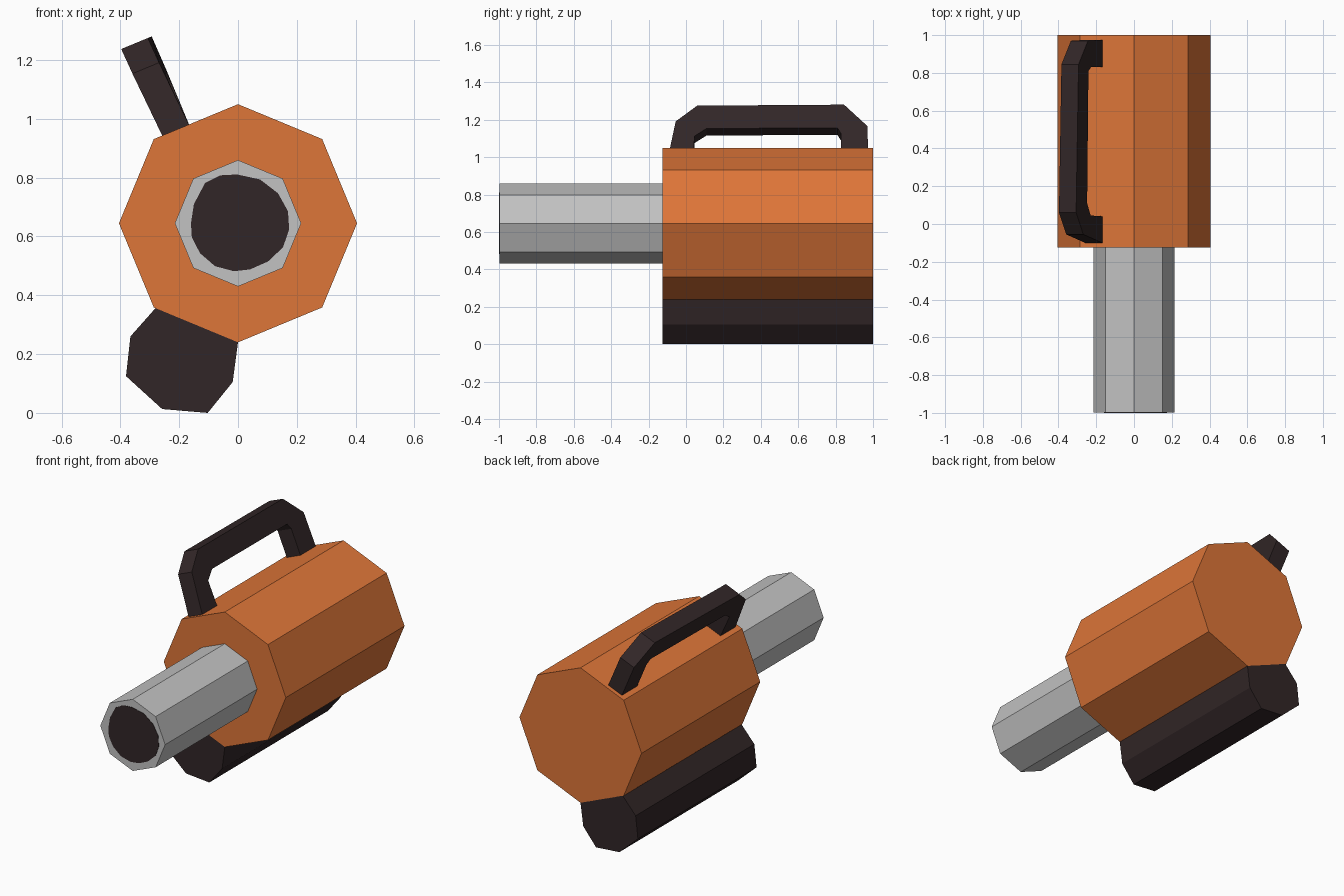
import bpy, bmesh, math
from mathutils import Vector

if "Cube" in bpy.data.objects:
    bpy.data.objects.remove(bpy.data.objects["Cube"])


def material(name, rgb):
    m = bpy.data.materials.new(name)
    m.diffuse_color = (*rgb, 1)
    m.use_nodes = True
    m.node_tree.nodes["Principled BSDF"].inputs["Base Color"].default_value = m.diffuse_color
    return m


ORANGE = material("orange", (0.73, 0.18, 0.04))
GREY = material("light grey", (0.54, 0.54, 0.54))
DARK = material("dark brown", (0.031, 0.019, 0.020))


def loft(name, ring_a, ring_b, mat):
    """Closed flat-shaded solid between two matching outlines."""
    bm = bmesh.new()
    a = [bm.verts.new(p) for p in ring_a]
    b = [bm.verts.new(p) for p in ring_b]
    bm.faces.new(a)
    bm.faces.new(b[::-1])
    n = len(a)
    for i in range(n):
        j = (i + 1) % n
        bm.faces.new((a[j], a[i], b[i], b[j]))
    bmesh.ops.recalc_face_normals(bm, faces=bm.faces)
    me = bpy.data.meshes.new(name)
    bm.to_mesh(me)
    bm.free()
    me.materials.append(mat)
    ob = bpy.data.objects.new(name, me)
    bpy.context.collection.objects.link(ob)
    return ob


def prism(name, outline, y0, y1, mat):
    """Extrude an (x, z) outline along y."""
    return loft(name, [(x, y0, z) for x, z in outline],
                [(x, y1, z) for x, z in outline], mat)


def octagon(r, cz=0.645):
    return [(r * math.cos(k * math.pi / 4), cz + r * math.sin(k * math.pi / 4))
            for k in range(8)]


# Main body and barrel
prism("body", octagon(0.405), -0.125, 1.0, ORANGE)
prism("barrel", octagon(0.215), -0.998, -0.125, GREY)

# Dark muzzle opening, slightly uneven disc
bore = [(-.160, .645), (-.150, .710), (-.112, .782), (-.061, .808), (-.003, .811),
        (.075, .794), (.136, .747), (.170, .686), (.174, .624), (.153, .563),
        (.102, .515), (.041, .488), (-.014, .482), (-.078, .499), (-.129, .543),
        (-.157, .597)]
prism("muzzle_opening", bore, -1.0, -0.997, DARK)

# Dark lower tube sharing the lower left facet of the body
lower = [(-.28, .357), (0, .24), (-.018, .105), (-.103, 0), (-.258, .013),
         (-.381, .125), (-.366, .26)]
prism("lower_tube", lower, -0.125, 1.0, DARK)

# Carry handle: (y, height) profile standing on the upper left facet
profile = [(-.103, -.01), (-.055, .238), (.06, .33), (.845, .33), (.97, .205),
           (.975, -.01), (.83, -.01), (.83, .16), (.81, .195), (.11, .195),
           (.045, .15), (.04, -.01)]
up = Vector((-math.sin(math.pi / 8), 0, math.cos(math.pi / 8)))
side = Vector((up.z, 0, -up.x))


def handle_side(offset):
    base = Vector((-0.21, 0, 0.958))
    pts = []
    for y, h in profile:
        lean = -0.018 * max(h, 0) / 0.33 * (1 - y)   # front end leans outward
        pts.append(base + up * h + side * (offset + lean) + Vector((0, y, 0)))
    return pts


loft("carry_handle", handle_side(-0.049), handle_side(0.049), DARK)
